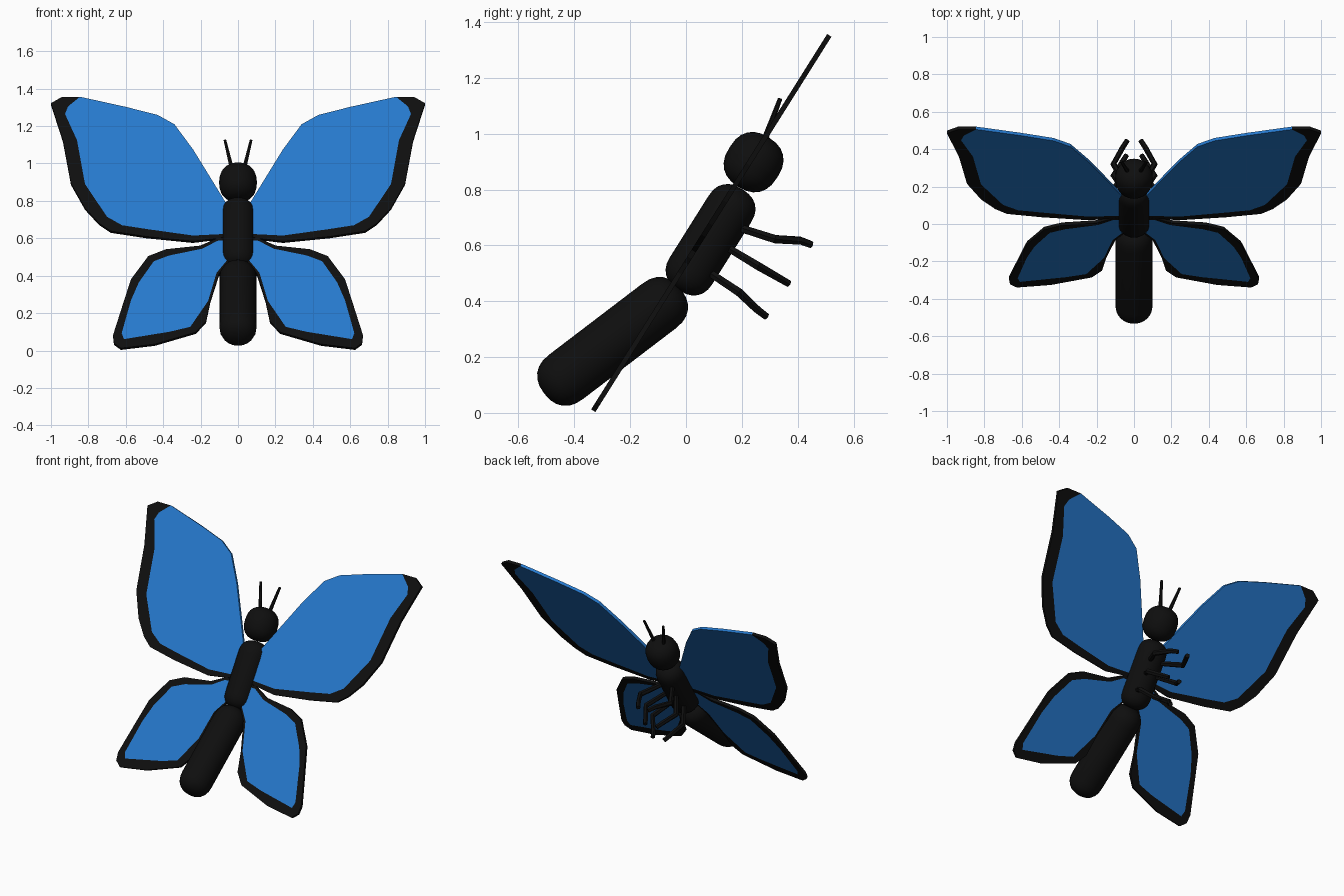
import bpy, bmesh, math
from mathutils import Vector

if "Cube" in bpy.data.objects:
    bpy.data.objects.remove(bpy.data.objects["Cube"])


def material(name, rgb):
    m = bpy.data.materials.new(name)
    m.diffuse_color = (*rgb, 1)
    m.use_nodes = True
    m.node_tree.nodes["Principled BSDF"].inputs["Base Color"].default_value = m.diffuse_color
    return m


BLUE = material("wing blue", (0.019, 0.19, 0.61))
BLACK = material("body black", (0.0045, 0.0045, 0.0045))

SLOPE = 1.59  # rise of the wing plane over depth
NORMAL = Vector((0, -SLOPE, 1)).normalized()
HALF = 0.009  # half wing thickness


def finish(name, bm, mats, smooth=False):
    bmesh.ops.recalc_face_normals(bm, faces=bm.faces)
    me = bpy.data.meshes.new(name)
    bm.to_mesh(me)
    bm.free()
    for m in mats:
        me.materials.append(m)
    ob = bpy.data.objects.new(name, me)
    bpy.context.collection.objects.link(ob)
    if smooth:
        bpy.ops.object.select_all(action='DESELECT')
        ob.select_set(True)
        bpy.context.view_layer.objects.active = ob
        bpy.ops.object.shade_smooth_by_angle(angle=math.radians(40))
    return ob


def slab(bm, outline, side, index):
    """Thick flat plate in the tilted wing plane from a front-view outline."""
    pts = [Vector((side * x, (z - 0.536) / SLOPE, z)) for x, z in outline]
    a = [bm.verts.new(p + NORMAL * HALF) for p in pts]
    b = [bm.verts.new(p - NORMAL * HALF) for p in pts]
    faces = [bm.faces.new(a), bm.faces.new(b[::-1])]
    n = len(pts)
    for i in range(n):
        j = (i + 1) % n
        faces.append(bm.faces.new((a[i], b[i], b[j], a[j])))
    for f in faces:
        f.material_index = index


def lathe(name, center, angle, r, half, cap):
    """Rounded capsule whose axis leans by angle in the side plane."""
    axis = Vector((0, math.cos(angle), math.sin(angle)))
    up = Vector((0, -math.sin(angle), math.cos(angle)))
    right = Vector((1, 0, 0))
    n, k, e = 20, 6, 2 / 2.35
    prof = []
    for i in range(1, k + 1):
        t = math.pi / 2 * i / k
        prof.append((r * math.sin(t) ** e, -half + cap - cap * max(math.cos(t), 0) ** e))
    prof += [(q, -h) for q, h in reversed(prof)]
    bm = bmesh.new()
    c = Vector(center)
    rings = [[bm.verts.new(c + axis * h + q * (right * math.cos(2 * math.pi * j / n)
              + up * math.sin(2 * math.pi * j / n))) for j in range(n)] for q, h in prof]
    for lo, hi in zip(rings, rings[1:]):
        for j in range(n):
            m = (j + 1) % n
            bm.faces.new((lo[j], lo[m], hi[m], hi[j]))
    for ring, h in ((rings[0], -half), (rings[-1], half)):
        tip = bm.verts.new(c + axis * h)
        for j in range(n):
            bm.faces.new((ring[j], ring[(j + 1) % n], tip))
    bmesh.ops.remove_doubles(bm, verts=bm.verts, dist=0.0005)
    return finish(name, bm, [BLACK], True)


def tube(name, pts, radii, n=6):
    """Thin jointed rod through the given points."""
    pts = [Vector(p) for p in pts]
    bm = bmesh.new()
    rings = []
    for i, p in enumerate(pts):
        d = (pts[min(i + 1, len(pts) - 1)] - pts[max(i - 1, 0)]).normalized()
        u = d.cross(Vector((0, 0.53, 0.85))).normalized()
        if abs(d.dot(Vector((0, 0.53, 0.85)))) > 0.9:
            u = d.cross(Vector((1, 0, 0))).normalized()
        v = d.cross(u)
        rings.append([bm.verts.new(p + radii[i] * (u * math.cos(2 * math.pi * j / n)
                      + v * math.sin(2 * math.pi * j / n))) for j in range(n)])
    for lo, hi in zip(rings, rings[1:]):
        for j in range(n):
            m = (j + 1) % n
            bm.faces.new((lo[j], lo[m], hi[m], hi[j]))
    bm.faces.new(rings[0])
    bm.faces.new(rings[-1])
    return finish(name, bm, [BLACK])


# Wings: lead = blue edge, inner = blue/black line, outer = black rim
fore_lead = [(0.04, 0.62), (0.05, 0.76), (0.08, 0.81), (0.24, 1.07), (0.34, 1.205),
             (0.43, 1.255), (0.60, 1.298), (0.845, 1.352)]
fore_inner = [(0.845, 1.352), (0.909, 1.30), (0.925, 1.26), (0.861, 1.12), (0.818, 0.885),
              (0.70, 0.71), (0.62, 0.665), (0.49, 0.645), (0.24, 0.61), (0.04, 0.62)]
fore_outer = [(0.04, 0.605), (0.107, 0.596), (0.24, 0.58), (0.49, 0.605), (0.68, 0.634),
              (0.743, 0.676), (0.818, 0.757), (0.893, 0.89), (0.936, 1.12), (1.0, 1.318),
              (0.94, 1.352)]
hind_lead = [(0.04, 0.50), (0.05, 0.585)]
hind_inner = [(0.05, 0.585), (0.11, 0.582), (0.19, 0.54), (0.37, 0.503), (0.45, 0.473),
              (0.53, 0.36), (0.572, 0.265), (0.622, 0.088), (0.61, 0.056), (0.364, 0.096),
              (0.255, 0.122), (0.16, 0.26), (0.115, 0.41), (0.04, 0.50)]
hind_outer = [(0.04, 0.485), (0.10, 0.41), (0.148, 0.26), (0.171, 0.152), (0.225, 0.094),
              (0.444, 0.03), (0.626, 0.008), (0.663, 0.035), (0.668, 0.078), (0.61, 0.26),
              (0.572, 0.377), (0.48, 0.50), (0.385, 0.537), (0.203, 0.556), (0.11, 0.596),
              (0.05, 0.60)]
for side, label in ((1, "right"), (-1, "left")):
    for part, lead, inner, outer in (("fore_wing", fore_lead, fore_inner, fore_outer),
                                     ("hind_wing", hind_lead, hind_inner, hind_outer)):
        bm = bmesh.new()
        slab(bm, lead[:-1] + inner[:-1], side, 0)
        slab(bm, inner + outer, side, 1)
        finish(f"{label}_{part}", bm, [BLUE, BLACK])

# Body
lean = math.atan(SLOPE)
lathe("head", (0, 0.242, 0.898), lean, 0.101, 0.104, 0.10)
lathe("thorax", (0, 0.088, 0.62), lean, 0.090, 0.214, 0.085)
lathe("abdomen", (0, -0.263, 0.256), math.radians(37.3), 0.100, 0.308, 0.10)

# Antennae and legs
legs = {"front_leg": [(0.04, 0.20, 0.66), (0.11, 0.32, 0.622), (0.06, 0.41, 0.617), (0.035, 0.448, 0.603)],
        "middle_leg": [(0.04, 0.16, 0.585), (0.11, 0.26, 0.525), (0.06, 0.335, 0.482), (0.04, 0.368, 0.463)],
        "rear_leg": [(0.04, 0.08, 0.505), (0.11, 0.19, 0.432), (0.06, 0.255, 0.37), (0.04, 0.288, 0.345)]}
for side, label in ((1, "right"), (-1, "left")):
    tube(f"{label}_antenna", [(side * 0.03, 0.275, 0.96), (side * 0.07, 0.337, 1.125)], [0.012, 0.008])
    for part, path in legs.items():
        tube(f"{label}_{part}", [(side * x, y, z) for x, y, z in path], [0.015, 0.017, 0.015, 0.014])
